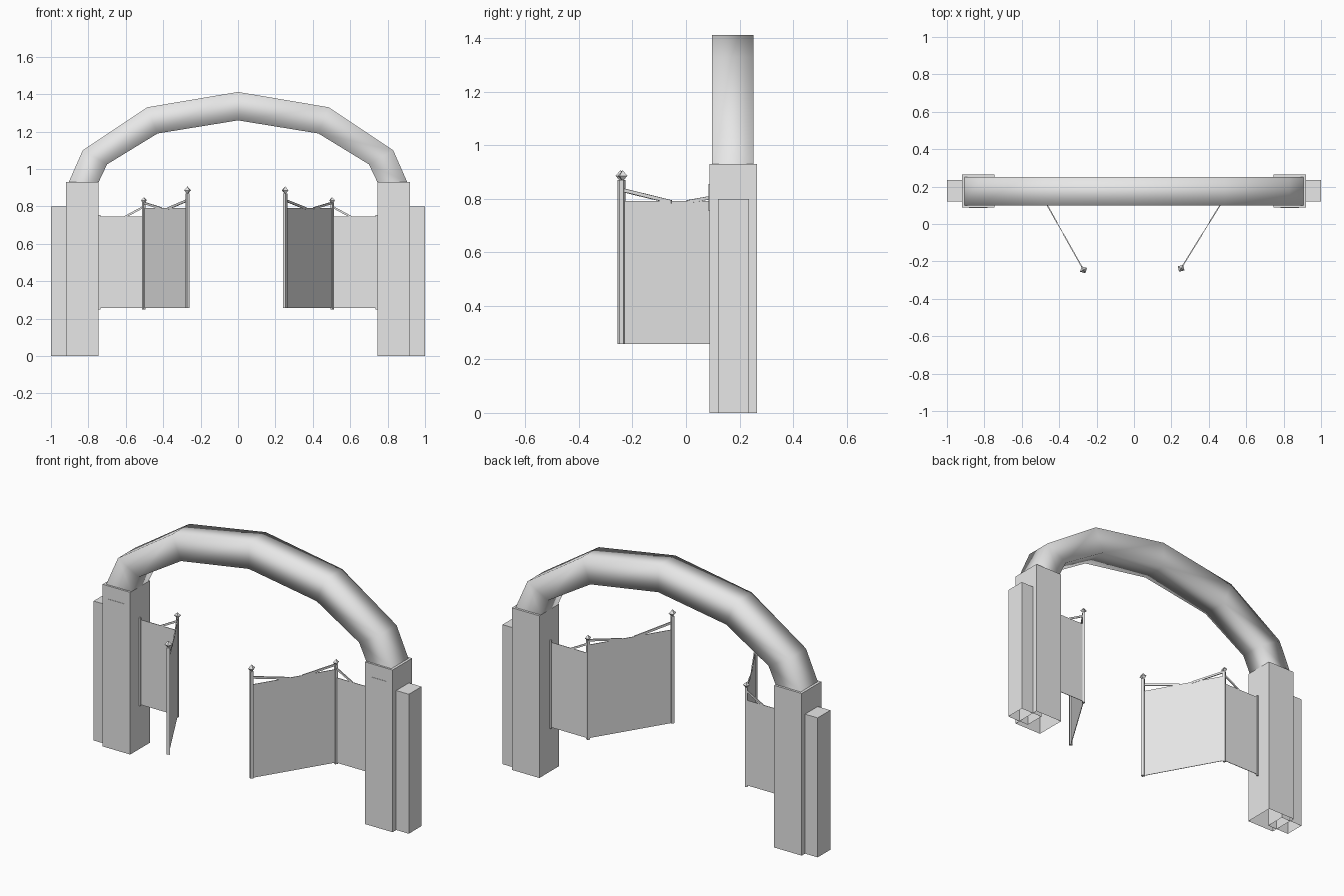
import bpy, bmesh, math
from mathutils import Vector, Matrix

cube = bpy.data.objects.get("Cube")
if cube:
    bpy.data.objects.remove(cube, do_unlink=True)

stone = bpy.data.materials.new("plain_grey")
stone.use_nodes = True
grey = (0.8, 0.8, 0.8, 1)
stone.diffuse_color = grey
stone.node_tree.nodes["Principled BSDF"].inputs["Base Color"].default_value = grey


def finish(name, bm, smooth=False):
    bmesh.ops.recalc_face_normals(bm, faces=bm.faces)
    mesh = bpy.data.meshes.new(name)
    bm.to_mesh(mesh)
    bm.free()
    mesh.materials.append(stone)
    for poly in mesh.polygons:
        poly.use_smooth = smooth
    ob = bpy.data.objects.new(name, mesh)
    bpy.context.collection.objects.link(ob)
    return ob


def box(name, low, high, open_bottom=False):
    low, high = Vector(low), Vector(high)
    bm = bmesh.new()
    bmesh.ops.create_cube(bm, size=1, matrix=Matrix.Translation((low + high) / 2)
                          @ Matrix.Diagonal((*(high - low), 1)))
    if open_bottom:
        bm.normal_update()
        bmesh.ops.delete(bm, geom=[f for f in bm.faces if f.normal.z < -0.9],
                         context='FACES_ONLY')
    return finish(name, bm)


def sheet(name, a, b, za, zb, height_a, height_b, thick=0.003):
    """Thin upright sheet from plan point a to b, hanging below heights za and zb."""
    a, b = Vector((*a, 0)), Vector((*b, 0))
    side = (b - a).normalized().cross(Vector((0, 0, 1))) * thick / 2
    up = Vector((0, 0, 1))
    outline = [a + up * (za - height_a), b + up * (zb - height_b), b + up * zb, a + up * za]
    bm = bmesh.new()
    face = bm.faces.new([bm.verts.new(p - side) for p in outline])
    ext = bmesh.ops.extrude_face_region(bm, geom=[face])
    bmesh.ops.translate(bm, vec=side * 2,
                        verts=[v for v in ext["geom"] if isinstance(v, bmesh.types.BMVert)])
    return finish(name, bm)


def post(name, at, z0, z1, width, turn):
    bm = bmesh.new()
    bmesh.ops.create_cube(bm, size=1, matrix=Matrix.Translation((*at, (z0 + z1) / 2))
                          @ Matrix.Rotation(turn, 4, 'Z')
                          @ Matrix.Diagonal((width, width, z1 - z0, 1)))
    return finish(name, bm)


def finial(name, at, z, radius, turn):
    """Eight-faced diamond knob."""
    bm = bmesh.new()
    for sign in (1, -1):
        bmesh.ops.create_cone(bm, segments=4, radius1=radius, radius2=0, depth=radius,
                              matrix=Matrix.Translation((*at, z))
                              @ Matrix.Rotation(turn, 4, 'Z')
                              @ Matrix.Diagonal((1, 1, sign, 1))
                              @ Matrix.Translation((0, 0, radius / 2)))
    bmesh.ops.remove_doubles(bm, verts=bm.verts, dist=0.0005)
    inner = [f for f in bm.faces if len(f.verts) == 4]
    if inner:
        bmesh.ops.delete(bm, geom=inner, context='FACES_ONLY')
    return finish(name, bm)


# Arch: square section swept along mirrored (outer, inner) points
half = [((0.905, 0.93), (0.745, 0.93)), ((0.83, 1.10), (0.70, 1.025)),
        ((0.485, 1.33), (0.43, 1.19))]
ribs = [((-o[0], o[1]), (-i[0], i[1])) for o, i in half]
ribs += [((0, 1.412), (0, 1.26))] + half[::-1]
bm = bmesh.new()
rings = [[bm.verts.new((p[0], y, p[1])) for p, y in
          ((o, 0.098), (o, 0.252), (i, 0.252), (i, 0.098))] for o, i in ribs]
for r, s in zip(rings, rings[1:]):
    for k in range(4):
        n = (k + 1) % 4
        bm.faces.new((r[k], r[n], s[n], s[k]))
finish("arch", bm, smooth=True)

# Pillars, side buttresses, front plaques and folding gates on both sides
for side, s in (("left", 1), ("right", -1)):
    def span(x0, x1):
        return min(s * x0, s * x1), max(s * x0, s * x1)

    x0, x1 = span(0.745, 0.92)
    box(side + "_pillar", (x0, 0.087, 0), (x1, 0.265, 0.93), True)
    x0, x1 = span(0.86, 1.0)
    box(side + "_buttress", (x0, 0.12, 0), (x1, 0.235, 0.8), True)
    x0, x1 = span(0.784, 0.882)
    box(side + "_plaque", (x0, 0.085, 0.755), (x1, 0.09, 0.855))

    hinge = Vector((s * 0.74, 0.17))
    fold = Vector((s * 0.503, 0.17))
    tip = Vector((0.252, -0.237)) if s > 0 else Vector((-0.27, -0.245))
    turn = math.atan2(tip.y - fold.y, tip.x - fold.x)

    # Gate leaves
    sheet(side + "_inner_leaf", hinge, fold, 0.745, 0.745, 0.488, 0.488)
    sheet(side + "_outer_leaf", fold, tip, 0.792, 0.792, 0.535, 0.535)

    # Posts and knobs
    post(side + "_hinge_post", hinge, 0.25, 0.755, 0.01, 0)
    post(side + "_fold_post", fold, 0.25, 0.82, 0.014, turn)
    post(side + "_tip_post", tip, 0.257, 0.87, 0.017, turn)
    finial(side + "_fold_knob", fold, 0.832, 0.018, turn)
    finial(side + "_tip_knob", tip, 0.886, 0.021, turn)

    # Sloping braces above the leaves
    sheet(side + "_inner_brace", fold, fold.lerp(hinge, 0.45), 0.805, 0.747, 0.012, 0.012, 0.006)
    sheet(side + "_fold_brace", fold, fold.lerp(tip, 0.4), 0.825, 0.795, 0.012, 0.012, 0.006)
    sheet(side + "_tip_brace", tip, tip.lerp(fold, 0.45), 0.84, 0.795, 0.013, 0.013, 0.006)
